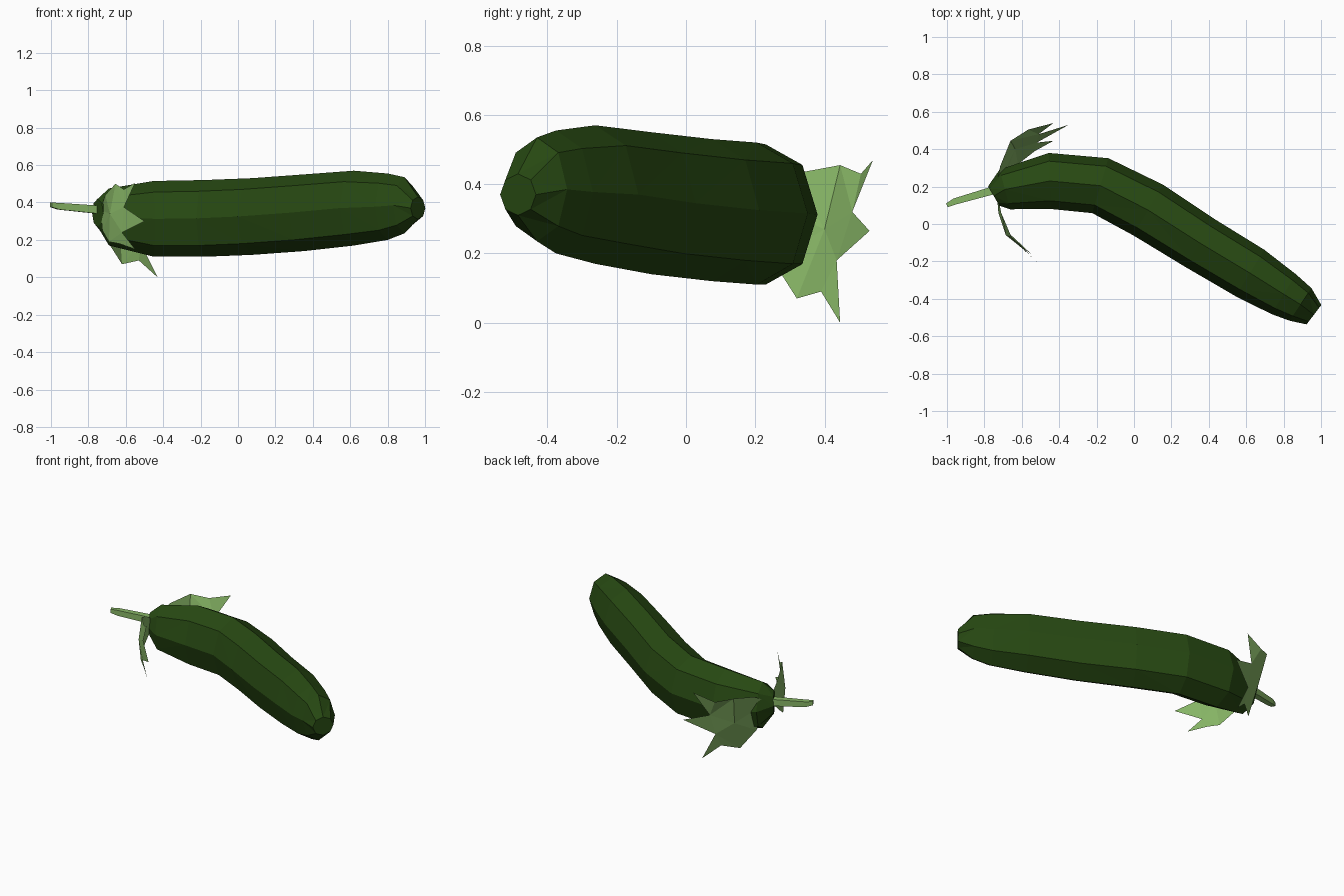
import bpy, bmesh, math
from mathutils import Vector

if "Cube" in bpy.data.objects:
    bpy.data.objects.remove(bpy.data.objects["Cube"])


def material(name, rgb):
    m = bpy.data.materials.new(name)
    m.diffuse_color = (*rgb, 1)
    m.use_nodes = True
    m.node_tree.nodes["Principled BSDF"].inputs["Base Color"].default_value = m.diffuse_color
    return m


dark_green = material("dark_green", (0.02, 0.065, 0.006))
light_green = material("light_green", (0.24, 0.46, 0.13))


def finish(name, bm, mat, closed=True):
    if closed:
        bmesh.ops.recalc_face_normals(bm, faces=bm.faces)
    me = bpy.data.meshes.new(name)
    bm.to_mesh(me)
    bm.free()
    me.materials.append(mat)
    ob = bpy.data.objects.new(name, me)
    bpy.context.collection.objects.link(ob)
    return ob


def loft(name, sections, sides, mat, phase=0.0):
    """Skin rings along a path; section = x, y, half width, z low, z high."""
    bm = bmesh.new()
    pts = [Vector((s[0], s[1])) for s in sections]
    rings = []
    for i, (x, y, hw, lo, hi) in enumerate(sections):
        t = (pts[min(i + 1, len(pts) - 1)] - pts[max(i - 1, 0)]).normalized()
        ring = []
        for k in range(sides):
            a = 2 * math.pi * k / sides + phase
            c = hw * math.cos(a)
            ring.append(bm.verts.new((x - t.y * c, y + t.x * c,
                                      (lo + hi) / 2 + (hi - lo) / 2 * math.sin(a))))
        rings.append(ring)
    for a, b in zip(rings, rings[1:]):
        for k in range(sides):
            n = (k + 1) % sides
            bm.faces.new((a[k], a[n], b[n], b[k]))
    bm.faces.new(rings[0])
    bm.faces.new(rings[-1])
    bmesh.ops.triangulate(bm, faces=[f for f in bm.faces if len(f.verts) == 4])
    return finish(name, bm, mat)


# Curved faceted fruit
loft("fruit_body", [
    (-0.75, 0.15, 0.06, 0.27, 0.42),
    (-0.69, 0.185, 0.11, 0.17, 0.475),
    (-0.45, 0.23, 0.15, 0.11, 0.515),
    (-0.18, 0.205, 0.153, 0.11, 0.52),
    (0.075, 0.075, 0.157, 0.12, 0.53),
    (0.35, -0.10, 0.15, 0.14, 0.55),
    (0.62, -0.262, 0.146, 0.17, 0.57),
    (0.80, -0.375, 0.125, 0.20, 0.555),
    (0.89, -0.43, 0.105, 0.235, 0.535),
    (0.962, -0.485, 0.065, 0.31, 0.43),
], 8, dark_green)

# Thin square stem
loft("stem", [
    (-0.70, 0.195, 0.032, 0.325, 0.39),
    (-0.96, 0.12, 0.024, 0.355, 0.405),
    (-1.0, 0.10, 0.016, 0.37, 0.405),
], 4, light_green, math.pi / 4)


def leaf(name, base, top_side, shoulder_up, outline, shoulder_low, low_side, fold):
    """Three-toothed leaf; outline = notch, tip, notch, tip, notch, tip, notch."""
    bm = bmesh.new()
    v = bm.verts.new
    b, ts, su, sl, ls, f = [v(p) for p in (base, top_side, shoulder_up,
                                           shoulder_low, low_side, fold)]
    n1, t1, n2, t2, n3, t3, n4 = [v(p) for p in outline]
    for tri in ((b, ts, f), (ts, su, f), (b, f, ls), (ls, f, sl),
                (su, n1, n2), (n1, t1, n2), (su, n2, f), (f, n2, n3),
                (n2, t2, n3), (f, n3, sl), (sl, n3, n4), (n3, t3, n4)):
        bm.faces.new(tri)
    return finish(name, bm, light_green)


# Calyx leaves either side of the stem
leaf("back_leaf", (-0.74, 0.19, 0.36), (-0.715, 0.31, 0.43), (-0.66, 0.445, 0.455),
     [(-0.565, 0.505, 0.43), (-0.43, 0.54, 0.47), (-0.51, 0.48, 0.32),
      (-0.35, 0.53, 0.265), (-0.52, 0.435, 0.18), (-0.43, 0.445, 0.0),
      (-0.53, 0.39, 0.09)],
     (-0.62, 0.32, 0.07), (-0.69, 0.25, 0.18), (-0.635, 0.40, 0.27))
leaf("front_leaf", (-0.735, 0.18, 0.36), (-0.71, 0.06, 0.44), (-0.655, -0.07, 0.50),
     [(-0.61, -0.11, 0.47), (-0.55, -0.17, 0.505), (-0.61, -0.12, 0.375),
      (-0.50, -0.22, 0.30), (-0.62, -0.11, 0.24), (-0.55, -0.16, 0.15),
      (-0.635, -0.08, 0.18)],
     (-0.69, -0.03, 0.19), (-0.725, 0.06, 0.25), (-0.685, -0.06, 0.34))
